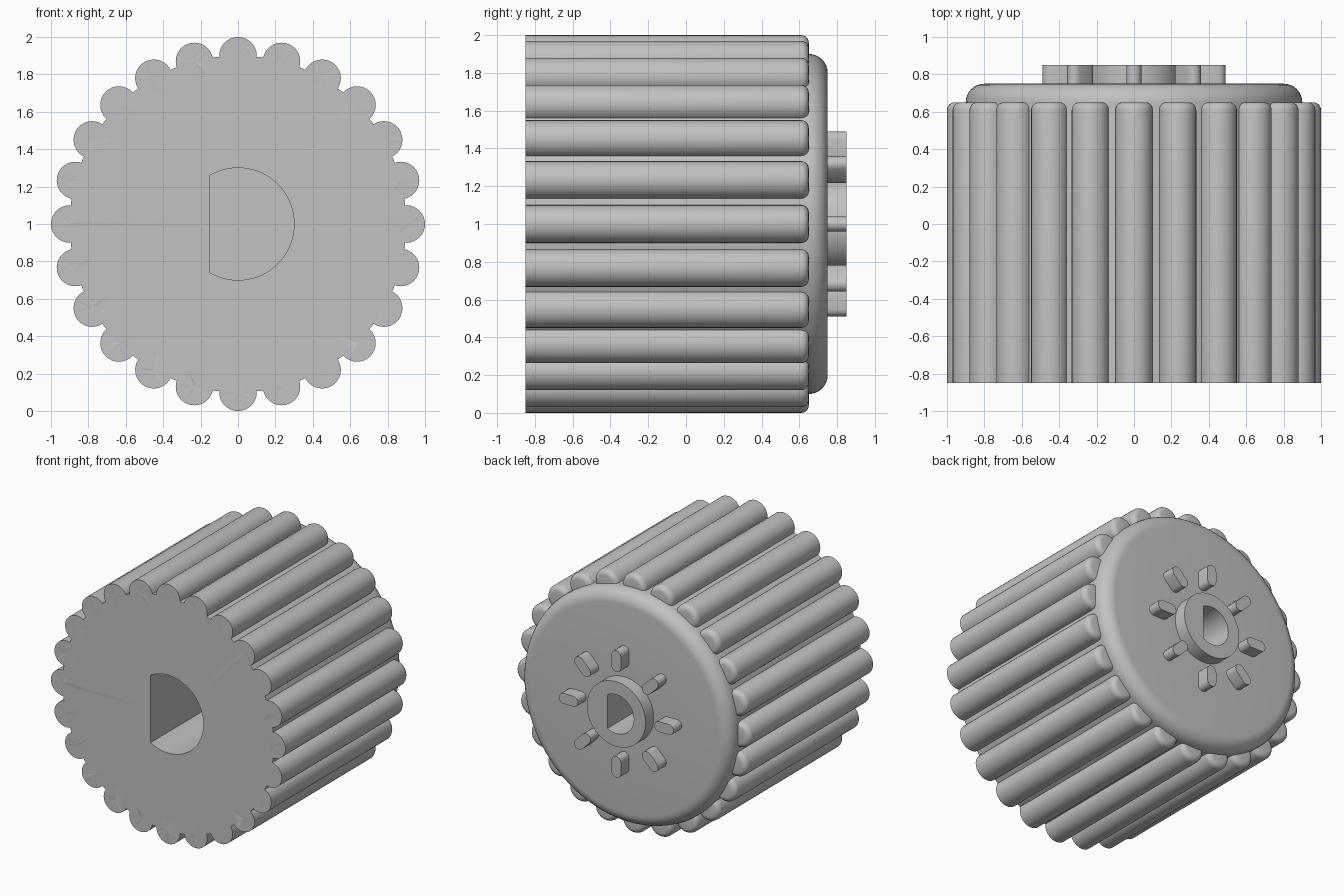
import bpy, bmesh
from math import sin, cos, pi, acos
from mathutils import Matrix, Vector

cube = bpy.data.objects.get("Cube")
if cube:
    bpy.data.objects.remove(cube, do_unlink=True)

grey = bpy.data.materials.new("plain grey")
grey.use_nodes = True
colour = (0.54, 0.54, 0.54, 1)
grey.diffuse_color = colour
grey.node_tree.nodes["Principled BSDF"].inputs["Base Color"].default_value = colour


def finish(name, bm):
    bmesh.ops.remove_doubles(bm, verts=bm.verts, dist=1e-5)
    bmesh.ops.recalc_face_normals(bm, faces=bm.faces)
    mesh = bpy.data.meshes.new(name)
    bm.to_mesh(mesh)
    bm.free()
    mesh.materials.append(grey)
    obj = bpy.data.objects.new(name, mesh)
    bpy.context.collection.objects.link(obj)
    return obj


def arc(cx, cy, r, start, end, steps):
    angles = [start + (end - start) * i / steps for i in range(steps + 1)]
    return [(cx + r * cos(a), cy + r * sin(a)) for a in angles]


def lathe(bm, profile, steps, offset=(0, 0, 0)):
    """Spin (radius, y) points around the y axis."""
    verts = [bm.verts.new((r, y, 0)) for r, y in profile]
    edges = [bm.edges.new(pair) for pair in zip(verts, verts[1:])]
    made = set(bm.verts)
    bmesh.ops.spin(bm, geom=verts + edges, cent=(0, 0, 0), axis=(0, 1, 0),
                   angle=2 * pi, steps=steps)
    moved = verts + [v for v in bm.verts if v not in made]
    bmesh.ops.translate(bm, verts=moved, vec=offset)


def prism(bm, outline, y0, y1):
    """Extrude an (x, z) outline along y."""
    face = bm.faces.new([bm.verts.new((x, y0, z)) for x, z in outline])
    ext = bmesh.ops.extrude_face_region(bm, geom=[face])["geom"]
    top = [v for v in ext if isinstance(v, bmesh.types.BMVert)]
    bmesh.ops.translate(bm, verts=top, vec=(0, y1 - y0, 0))


def combine(target, other, operation):
    mod = target.modifiers.new(operation.lower(), "BOOLEAN")
    mod.operation = operation
    mod.solver = "EXACT"
    mod.object = other
    bpy.context.view_layer.objects.active = target
    bpy.ops.object.modifier_apply(modifier=mod.name)
    bpy.data.objects.remove(other, do_unlink=True)


FRONT, SHOULDER, BACK, TIP = -0.85, 0.65, 0.75, 0.85

# Drum with rounded back edge and central boss
bm = bmesh.new()
lathe(bm, [(0, FRONT), (0.9, FRONT)] + arc(0.8, SHOULDER, 0.1, 0, pi / 2, 8)
      + [(0.25, BACK), (0.25, TIP), (0, TIP)], 96)
knob = finish("knob_body", bm)

# Round grip ribs around the drum
RIBS = 24
bm = bmesh.new()
rib = [(0, FRONT), (0.1, FRONT)] + arc(0.06, 0.61, 0.04, 0, pi / 2, 5) + [(0, SHOULDER)]
for i in range(RIBS):
    a = 2 * pi * i / RIBS
    lathe(bm, rib, 32, (0.9 * cos(a), 0, 0.9 * sin(a)))
combine(knob, finish("grip_ribs", bm), "UNION")


# D-shaped shaft holes, the flat on opposite sides at the two ends
def shaft_hole(name, r, side, y0, y1):
    half = acos(-0.5)
    bm = bmesh.new()
    prism(bm, [(side * x, z) for x, z in arc(0, 0, r, -half, half, 48)], y0, y1)
    combine(knob, finish(name, bm), "DIFFERENCE")


shaft_hole("front_hole", 0.3, 1, FRONT - 0.1, 0.15)
shaft_hole("back_hole", 0.15, -1, 0.3, TIP + 0.1)

# Ring of rounded drive pins on the back
parts = [knob]
slot = arc(0.45, 0, 0.04, -pi / 2, pi / 2, 8) + arc(0.365, 0, 0.04, pi / 2, 3 * pi / 2, 8)
for i in range(8):
    bm = bmesh.new()
    prism(bm, slot, BACK - 0.02, TIP)
    bmesh.ops.rotate(bm, verts=bm.verts, cent=(0, 0, 0),
                     matrix=Matrix.Rotation(i * pi / 4, 3, "Y"))
    parts.append(finish(f"drive_pin_{i + 1}", bm))

# Stand on the ground and smooth the curved walls
bpy.ops.object.select_all(action="DESELECT")
for obj in parts:
    obj.data.transform(Matrix.Translation(Vector((0, 0, 1))))
    obj.select_set(True)
bpy.context.view_layer.objects.active = knob
bpy.ops.object.shade_smooth_by_angle(angle=pi / 6)
